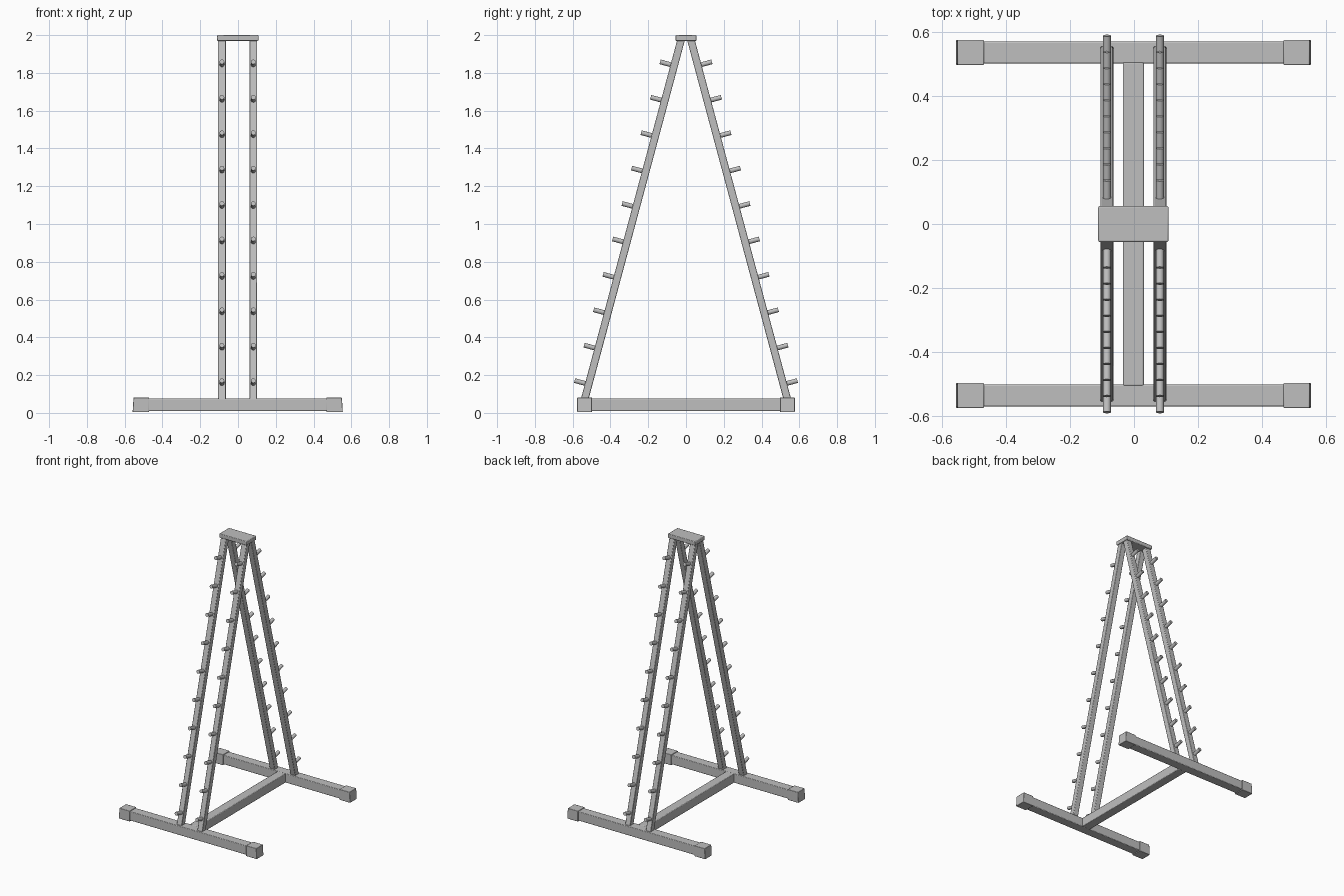
import bpy
import bmesh
from math import atan2
from mathutils import Vector

cube = bpy.data.objects.get("Cube")
if cube:
    bpy.data.objects.remove(cube, do_unlink=True)

# Single painted steel colour
steel = bpy.data.materials.new("grey_steel")
steel.use_nodes = True
colour = (0.52, 0.52, 0.52, 1)
steel.diffuse_color = colour
steel.node_tree.nodes["Principled BSDF"].inputs["Base Color"].default_value = colour


def finish(name, bm, bevel=0.0):
    bmesh.ops.recalc_face_normals(bm, faces=bm.faces)
    mesh = bpy.data.meshes.new(name)
    bm.to_mesh(mesh)
    bm.free()
    mesh.materials.append(steel)
    obj = bpy.data.objects.new(name, mesh)
    bpy.context.collection.objects.link(obj)
    if bevel:
        mod = obj.modifiers.new("rounded_corners", "BEVEL")
        mod.width = bevel
        mod.segments = 2
    bpy.ops.object.select_all(action="DESELECT")
    obj.select_set(True)
    bpy.context.view_layer.objects.active = obj
    bpy.ops.object.shade_smooth_by_angle()
    return obj


def box(name, low, high, bevel=0.004, flare=0.0):
    """Box between two corners; flare pushes the lower outer x edge outward."""
    bm = bmesh.new()
    bmesh.ops.create_cube(bm, size=1)
    low, high = Vector(low), Vector(high)
    centre, size = (low + high) / 2, high - low
    for v in bm.verts:
        bottom_outer = v.co.z < 0 and v.co.x * centre.x > 0
        v.co = centre + v.co * size
        if bottom_outer and flare:
            v.co.x += flare if centre.x > 0 else -flare
    return finish(name, bm, bevel)


FOOT_Y, FOOT_HALF = 0.537, 0.034
LEG_BASE, LEG_TOP = Vector((0, 0.537, 0.07)), Vector((0, 0.026, 1.975))
LEG_X = {"right": -0.085, "left": 0.081}
slope = (LEG_TOP - LEG_BASE).normalized()


def leg(name, x, side):
    # Leaning tube with level ends
    bm = bmesh.new()
    bmesh.ops.create_cube(bm, size=1)
    for v in bm.verts:
        end = LEG_TOP if v.co.z > 0 else LEG_BASE
        v.co = Vector((x + v.co.x * 0.041, side * (end.y + v.co.y * 0.041), end.z))
    finish(name, bm, 0.004)


def pegs(name, x, side):
    # Ten round pegs standing square to the leg
    outward = Vector((0, side * slope.z, -side * side * slope.y))
    turn = outward.to_track_quat("Z", "Y").to_matrix().to_4x4()
    bm = bmesh.new()
    for i in range(10):
        z = 0.151 + i * 0.1875
        y = LEG_BASE.y + (z - LEG_BASE.z) * slope.y / slope.z
        made = bmesh.ops.create_cone(bm, cap_ends=True, segments=16,
                                     radius1=0.0125, radius2=0.0125, depth=0.077)
        bmesh.ops.transform(bm, matrix=turn, verts=made["verts"])
        bmesh.ops.translate(bm, verts=made["verts"],
                            vec=Vector((x, side * y, z)) + outward * 0.0385)
    finish(name, bm)


for end, side in (("front", -1), ("back", 1)):
    y = side * FOOT_Y
    # Foot bar and its end caps
    box(end + "_foot_bar", (-0.54, y - FOOT_HALF, 0.01), (0.54, y + FOOT_HALF, 0.076))
    box(end + "_right_foot_cap", (-0.553, y - 0.039, 0.004), (-0.47, y + 0.039, 0.081), 0.003, 0.005)
    box(end + "_left_foot_cap", (0.468, y - 0.039, 0.004), (0.55, y + 0.039, 0.081), 0.003, 0.005)
    # Legs with pegs
    for hand, x in LEG_X.items():
        leg(f"{end}_{hand}_leg", x, side)
        pegs(f"{end}_{hand}_pegs", x, side)

# Spine joining the feet, and the plate over the legs
box("base_spine", (-0.035, -FOOT_Y + 0.03, 0.01), (0.031, FOOT_Y - 0.03, 0.076))
box("top_plate", (-0.112, -0.056, 1.97), (0.108, 0.056, 2.0))
